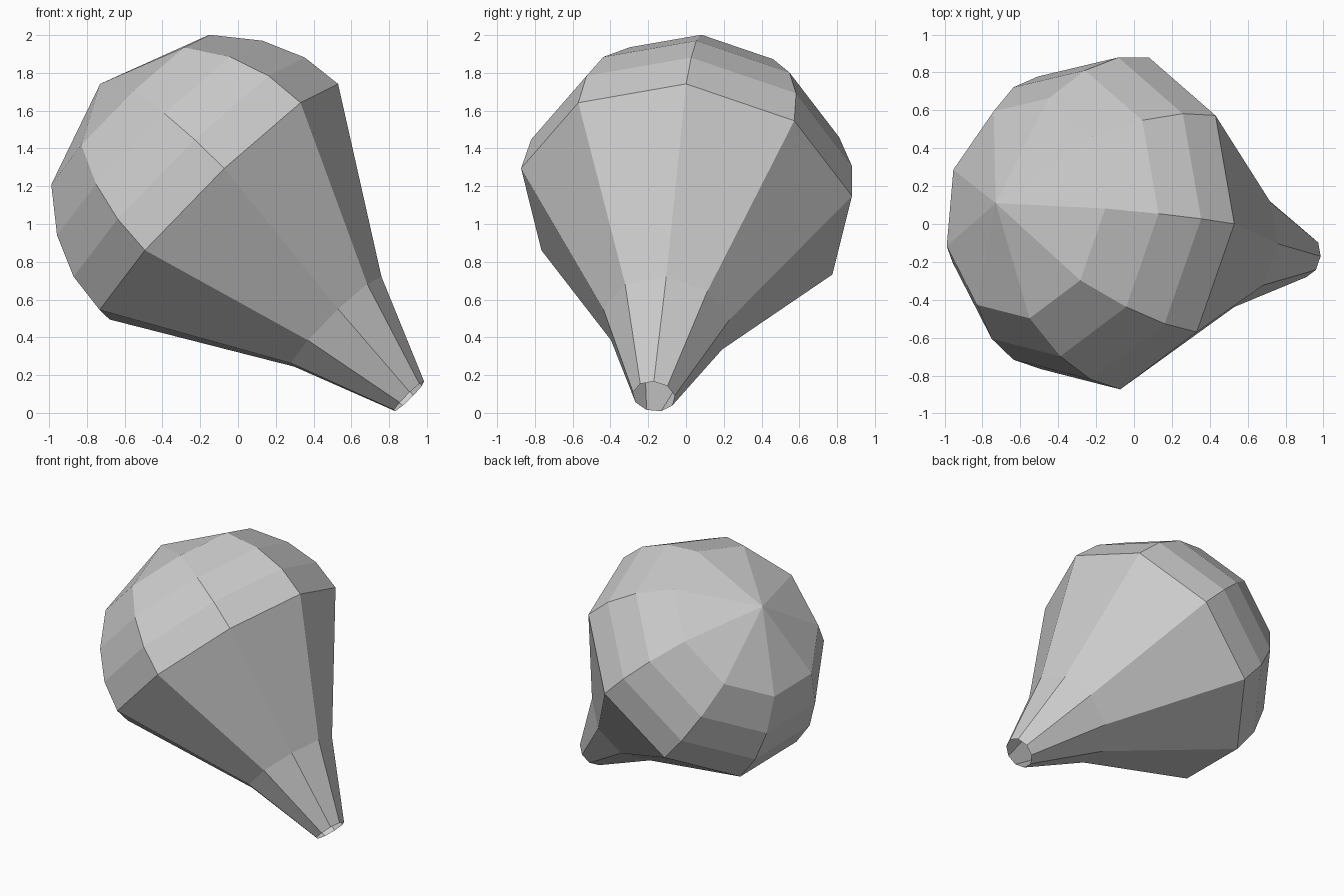
import bpy, bmesh, math
from mathutils import Vector, Matrix

if "Cube" in bpy.data.objects:
    bpy.data.objects.remove(bpy.data.objects["Cube"])

SIDES = 9
# (radius, distance along the axis from the open mouth)
PROFILE = [(0.113, 0), (0.342, 0.557), (0.896, 1.451), (0.869, 1.675),
           (0.772, 1.898), (0.594, 2.12), (0, 2.343)]

# Tilted axis: mouth centre to closed pole
mouth = Vector((0.905, -0.17, 0.087))
axis = (Vector((-0.73, 0.11, 1.742)) - mouth).normalized()
radial = Vector((0.711, -0.003, 0.702))
radial = (radial - axis * radial.dot(axis)).normalized()
side = axis.cross(radial)

# Balloon body: profile turned into nine flat sides, mouth left open
bm = bmesh.new()
points = [bm.verts.new((r, 0, h)) for r, h in PROFILE]
edges = [bm.edges.new(pair) for pair in zip(points, points[1:])]
bmesh.ops.spin(bm, geom=points + edges, cent=(0, 0, 0), axis=(0, 0, 1),
               angle=math.tau, steps=SIDES, use_duplicate=False)
bmesh.ops.remove_doubles(bm, verts=bm.verts[:], dist=0.001)
bmesh.ops.recalc_face_normals(bm, faces=bm.faces[:])

# Lean the body onto its axis
frame = Matrix((radial, side, axis)).transposed().to_4x4()
bm.transform(Matrix.Translation(mouth) @ frame)

mesh = bpy.data.meshes.new("balloon_body")
bm.to_mesh(mesh)
bm.free()
body = bpy.data.objects.new("balloon_body", mesh)
bpy.context.collection.objects.link(body)
